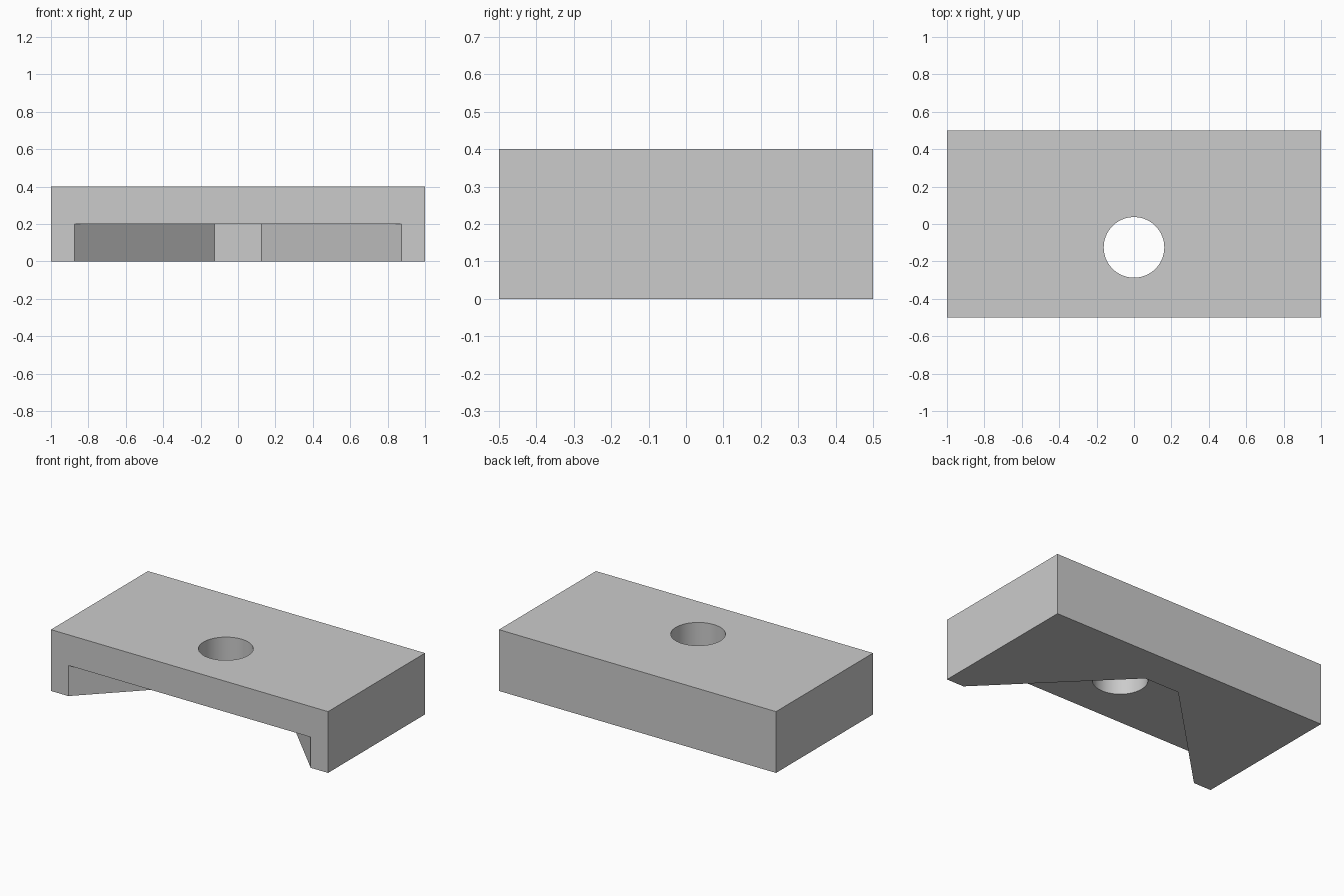
import bpy
import bmesh
from math import radians

default = bpy.data.objects.get("Cube")
if default:
    bpy.data.objects.remove(default, do_unlink=True)

LENGTH, DEPTH, HEIGHT = 2.0, 1.0, 0.4
RECESS_TOP = 0.2
HOLE_Y, HOLE_R = -0.125, 0.162

grey = bpy.data.materials.new("light_grey")
grey.use_nodes = True
colour = (0.6, 0.6, 0.6, 1.0)
grey.diffuse_color = colour
grey.node_tree.nodes["Principled BSDF"].inputs["Base Color"].default_value = colour


def prism(name, outline, bottom, top):
    """Extrude a plan outline from bottom to top."""
    bm = bmesh.new()
    base = bm.faces.new([bm.verts.new((x, y, bottom)) for x, y in outline])
    extruded = bmesh.ops.extrude_face_region(bm, geom=[base])["geom"]
    moved = [v for v in extruded if isinstance(v, bmesh.types.BMVert)]
    bmesh.ops.translate(bm, verts=moved, vec=(0, 0, top - bottom))
    bmesh.ops.recalc_face_normals(bm, faces=bm.faces)
    mesh = bpy.data.meshes.new(name)
    bm.to_mesh(mesh)
    bm.free()
    mesh.materials.append(grey)
    obj = bpy.data.objects.new(name, mesh)
    bpy.context.collection.objects.link(obj)
    return obj


def cut(target, cutter):
    """Subtract the cutter, then discard it."""
    cutter.hide_render = True
    mod = target.modifiers.new("cut", "BOOLEAN")
    mod.operation = "DIFFERENCE"
    mod.solver = "EXACT"
    mod.object = cutter
    bpy.ops.object.select_all(action="DESELECT")
    bpy.context.view_layer.objects.active = target
    target.select_set(True)
    bpy.ops.object.modifier_apply(modifier=mod.name)
    bpy.data.objects.remove(cutter, do_unlink=True)


# Rectangular block
hx, hy = LENGTH / 2, DEPTH / 2
block = prism("clamp_block", [(-hx, -hy), (hx, -hy), (hx, hy), (-hx, hy)], 0, HEIGHT)

# Tapered recess underneath, open at the front (walls run on past the front)
recess = [(-0.975, -0.6), (0.975, -0.6), (0.125, 0.25), (-0.125, 0.25)]
cut(block, prism("recess_cutter", recess, -0.1, RECESS_TOP))

# Round bolt hole through the plate
bpy.ops.mesh.primitive_cylinder_add(vertices=64, radius=HOLE_R, depth=1,
                                    location=(0, HOLE_Y, HEIGHT))
hole = bpy.context.object
hole.name = "hole_cutter"
hole.data.materials.append(grey)
cut(block, hole)

bpy.ops.object.shade_smooth_by_angle(angle=radians(30))
